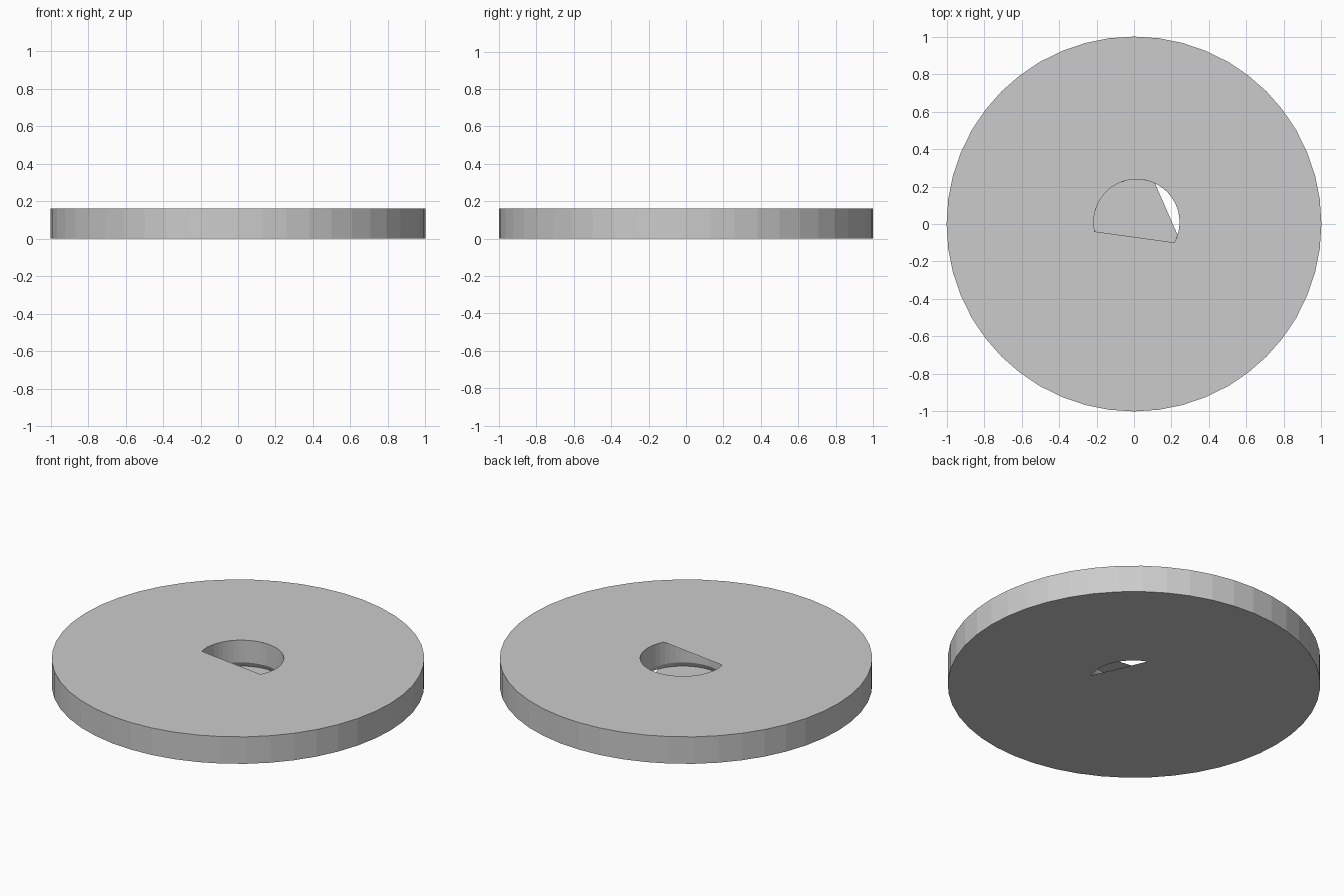
import bpy, bmesh
from math import sin, cos, radians

if "Cube" in bpy.data.objects:
    bpy.data.objects.remove(bpy.data.objects["Cube"])

H = 0.16                 # disc thickness
CX, CY = 0.014, 0.01     # bore centre
R_BORE, R_FOOT = 0.229, 0.243

bm = bmesh.new()


def arc(cx, cy, r, z, a0, a1, n, closed=False):
    """Vertices along an arc, or round a full circle when closed."""
    steps = n if closed else n - 1
    return [bm.verts.new((cx + r * cos(radians(a0 + (a1 - a0) * i / steps)),
                          cy + r * sin(radians(a0 + (a1 - a0) * i / steps)), z))
            for i in range(n)]


def loop_edges(vs):
    return [bm.edges.get((a, b)) or bm.edges.new((a, b))
            for a, b in zip(vs, vs[1:] + vs[:1])]


def wall(low, high, inward=False):
    n = len(low)
    for i in range(n):
        j = (i + 1) % n
        f = [low[i], low[j], high[j], high[i]]
        bm.faces.new(f[::-1] if inward else f)


def cap(outer, hole, up):
    res = bmesh.ops.triangle_fill(bm, edges=loop_edges(outer) + loop_edges(hole),
                                  use_beauty=True)
    for f in res["geom"]:
        if isinstance(f, bmesh.types.BMFace):
            f.normal_update()
            if f.normal.z * up < 0:
                f.normal_flip()


# outer rim
bottom = arc(0, 0, 1, 0, 0, 360, 48, True)
top = arc(0, 0, 1, H, 0, 360, 48, True)
wall(bottom, top)

# top face with the D-shaped opening, bottom face with the slim segment opening
cap(top, arc(CX, CY, R_BORE, H, -28.4, 192.6, 30), 1)
cap(bottom, arc(CX, CY, R_FOOT, 0, -21.0, 68.4, 14), -1)

# round bore between the faces, flaring slightly at its foot
rings = [arc(CX, CY, r, z, 0, 360, 48, True)
         for r, z in ((R_FOOT, 0), (R_BORE, 0.028), (R_BORE, H))]
for low, high in zip(rings, rings[1:]):
    wall(low, high, True)

mesh = bpy.data.meshes.new("disc")
bm.to_mesh(mesh)
bm.free()
disc = bpy.data.objects.new("disc", mesh)
bpy.context.collection.objects.link(disc)
